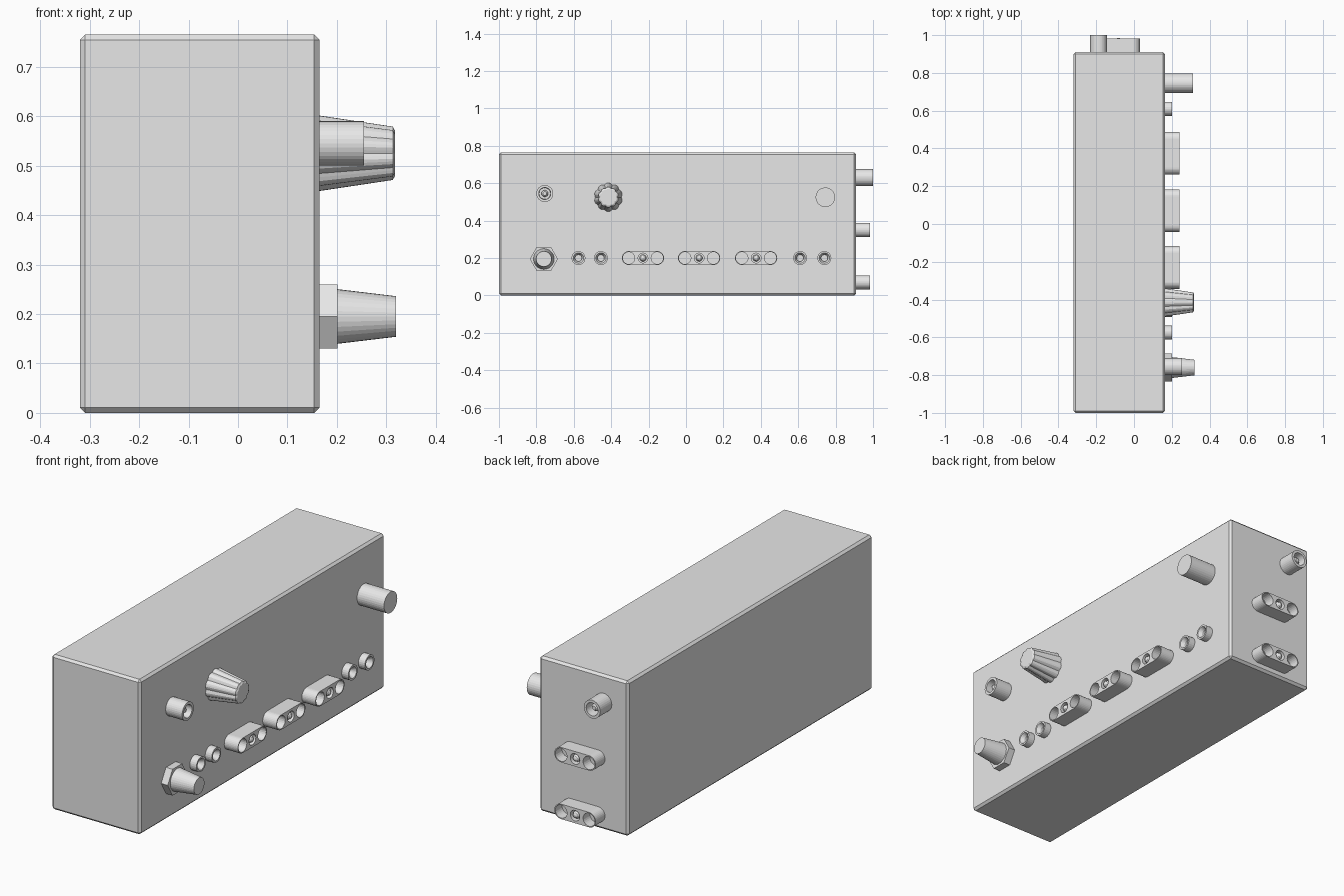
import bpy, bmesh, math
from mathutils import Matrix, Vector

if "Cube" in bpy.data.objects:
    bpy.data.objects.remove(bpy.data.objects["Cube"])

grey = bpy.data.materials.new("plain_grey")
grey.diffuse_color = (0.8, 0.8, 0.8, 1)
grey.use_nodes = True
grey.node_tree.nodes["Principled BSDF"].inputs["Base Color"].default_value = grey.diffuse_color

SIDE_X, BACK_Y = 0.165, 0.91


def side(y, z):
    """Local z points out of the +x panel."""
    return Matrix(((0, 0, 1, SIDE_X), (1, 0, 0, y), (0, 1, 0, z), (0, 0, 0, 1)))


def back(x, z):
    """Local z points out of the +y panel."""
    return Matrix(((-1, 0, 0, x), (0, 0, 1, BACK_Y), (0, 1, 0, z), (0, 0, 0, 1)))


def finish(name, bm, place=Matrix()):
    bmesh.ops.remove_doubles(bm, verts=bm.verts, dist=1e-5)
    bmesh.ops.recalc_face_normals(bm, faces=bm.faces)
    bm.transform(place)
    mesh = bpy.data.meshes.new(name)
    bm.to_mesh(mesh)
    bm.free()
    mesh.materials.append(grey)
    ob = bpy.data.objects.new(name, mesh)
    bpy.context.collection.objects.link(ob)
    return ob


def lathe(name, profile, place, n=32, flutes=0, depth=0.0, offset=(0, 0)):
    """Stack of rings (radius, height), optionally fluted."""
    bm = bmesh.new()
    rings = []
    for r, h in profile:
        ring = []
        for i in range(n):
            a = 2 * math.pi * i / n
            k = r * (1 - depth * (0.5 + 0.5 * math.cos(flutes * a)) ** 2) if flutes else r
            ring.append(bm.verts.new((offset[0] + k * math.cos(a), offset[1] + k * math.sin(a), h)))
        rings.append(ring)
    for lo, hi in zip(rings, rings[1:]):
        for i in range(n):
            j = (i + 1) % n
            bm.faces.new((lo[i], lo[j], hi[j], hi[i]))
    bm.faces.new(rings[0][::-1])
    bm.faces.new(rings[-1])
    return finish(name, bm, place)


def socket_bar(name, place, height):
    """Rounded bar with two round sockets and a central screw."""
    bm = bmesh.new()
    half, r, n = 0.076, 0.037, 16
    pts = []
    for sx, start in ((half, -math.pi / 2), (-half, math.pi / 2)):
        for i in range(n + 1):
            a = start + math.pi * i / n
            pts.append(bm.verts.new((sx + r * math.cos(a), r * math.sin(a), 0)))
    base = bm.faces.new(pts)
    top = bmesh.ops.extrude_face_region(bm, geom=[base], use_keep_orig=True)
    bmesh.ops.translate(bm, vec=Vector((0, 0, height)),
                        verts=[v for v in top["geom"] if isinstance(v, bmesh.types.BMVert)])
    bar = finish(name, bm, place)
    for x, hr, floor in ((-half, 0.032, 0.02), (half, 0.032, 0.02), (0, 0.026, 0.04)):
        cutter = lathe("socket_cutter", [(hr, floor), (hr, height + 0.03)], place, 24, offset=(x, 0))
        cutter.hide_render = True
        mod = bar.modifiers.new("socket", "BOOLEAN")
        mod.operation, mod.solver, mod.object = "DIFFERENCE", "EXACT", cutter
        bpy.context.view_layer.objects.active = bar
        bpy.ops.object.modifier_apply(modifier=mod.name)
        bpy.data.objects.remove(cutter)
    lathe(name + "_screw", [(0.018, 0.03), (0.018, height - 0.012), (0.012, height - 0.002),
                            (0.004, height + 0.002)], place, 16)


# housing with bevelled edges
bm = bmesh.new()
bmesh.ops.create_cube(bm, size=1)
bmesh.ops.scale(bm, vec=(0.485, 1.91, 0.765), verts=bm.verts)
bmesh.ops.translate(bm, vec=(-0.0775, -0.045, 0.3825), verts=bm.verts)
bmesh.ops.bevel(bm, geom=bm.edges[:], offset=0.011, segments=1, affect="EDGES")
finish("housing", bm)

# hex nut with tapered plug
plug = side(-0.76, 0.195)
lathe("hex_nut", [(0.075, -0.005), (0.075, 0.036)], plug, 6)
lathe("tapered_plug", [(0.056, 0.03), (0.041, 0.155)], plug)

# fluted control knob
lathe("control_knob", [(0.077, -0.005), (0.054, 0.148), (0.045, 0.153)],
      side(-0.415, 0.525), 60, flutes=10, depth=0.09)

# push button
lathe("push_button", [(0.052, -0.005), (0.052, 0.147)], side(0.745, 0.525))

# coaxial connectors: hollow barrel with a pin inside
for name, place, h in (("side_coax", side(-0.755, 0.545), 0.09),
                       ("back_coax", back(-0.187, 0.63), 0.09)):
    lathe(name, [(0.045, -0.005), (0.045, h), (0.032, h), (0.03, h - 0.05)], place)
    lathe(name + "_pin", [(0.018, 0.03), (0.018, h - 0.025), (0.01, h - 0.015)], place, 16)

# small round jacks
for i, y in enumerate((-0.575, -0.455, 0.61, 0.74)):
    lathe(f"round_jack_{i}", [(0.037, -0.005), (0.037, 0.036), (0.028, 0.036),
                              (0.018, 0.018), (0.018, 0.004)], side(y, 0.2), 24)

# double sockets on the side and back panels
for i, y in enumerate((-0.23, 0.07, 0.375)):
    socket_bar(f"side_socket_{i}", side(y, 0.2), 0.075)
for i, z in enumerate((0.07, 0.35)):
    socket_bar(f"back_socket_{i}", back(-0.082, z), 0.073)
